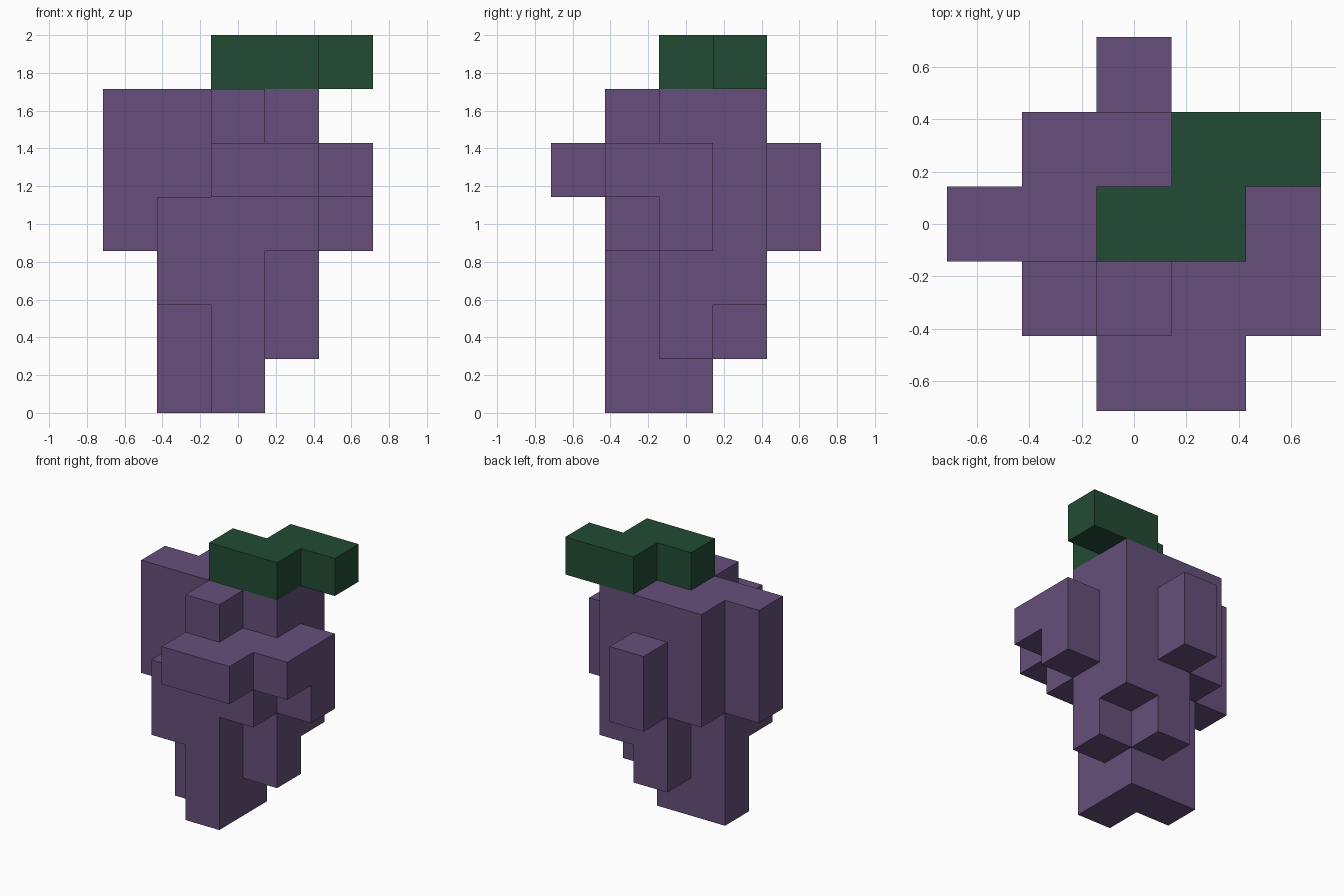
import bpy
import bmesh
import math
from mathutils import Vector

if "Cube" in bpy.data.objects:
    bpy.data.objects.remove(bpy.data.objects["Cube"], do_unlink=True)

U = 2 / 7  # edge length of one block


def make_material(name, rgb):
    mat = bpy.data.materials.new(name)
    mat.use_nodes = True
    colour = (*rgb, 1.0)
    mat.diffuse_color = colour
    bsdf = next(n for n in mat.node_tree.nodes if n.type == 'BSDF_PRINCIPLED')
    bsdf.inputs["Base Color"].default_value = colour
    return mat


# Block columns: (column x, row y) -> (lowest layer, highest layer)
FRUIT = {
    (2, 0): (4, 4), (3, 0): (4, 4),                                  # front bulge
    (1, 1): (2, 3), (2, 1): (0, 5), (3, 1): (3, 4), (4, 1): (4, 4),
    (0, 2): (3, 5), (1, 2): (0, 5), (2, 2): (0, 5), (3, 2): (1, 5), (4, 2): (3, 4),
    (1, 3): (3, 5), (2, 3): (1, 5), (3, 3): (2, 5),
    (2, 4): (3, 4),                                                  # back bulge
}
STEM = {(2, 2): (6, 6), (3, 2): (6, 6), (3, 3): (6, 6), (4, 3): (6, 6)}


def cells(columns):
    return {(x, y, z) for (x, y), (lo, hi) in columns.items() for z in range(lo, hi + 1)}


def build_blocks(name, own, occupied, mat):
    """Make the outer skin of a set of grid cells, with flat regions merged."""
    bm = bmesh.new()
    verts = {}

    def vert(p):
        if p not in verts:
            verts[p] = bm.verts.new(((p[0] - 2.5) * U, (p[1] - 2.5) * U, p[2] * U))
        return verts[p]

    for cell in sorted(own):
        for axis in range(3):
            for side in (0, 1):
                neighbour = list(cell)
                neighbour[axis] += 1 if side else -1
                if tuple(neighbour) in occupied:
                    continue
                b, c = (axis + 1) % 3, (axis + 2) % 3
                loop = []
                for i, j in ((0, 0), (1, 0), (1, 1), (0, 1)):
                    p = list(cell)
                    p[axis] += side
                    p[b] += i
                    p[c] += j
                    loop.append(vert(tuple(p)))
                bm.faces.new(loop if side else loop[::-1])

    bmesh.ops.dissolve_limit(bm, angle_limit=math.radians(1),
                             verts=bm.verts[:], edges=bm.edges[:])
    mesh = bpy.data.meshes.new(name)
    bm.to_mesh(mesh)
    bm.free()
    mesh.materials.append(mat)
    obj = bpy.data.objects.new(name, mesh)
    bpy.context.collection.objects.link(obj)
    return obj


fruit_cells, stem_cells = cells(FRUIT), cells(STEM)
everything = fruit_cells | stem_cells

# Purple blocky bunch and the green stepped stem on top
build_blocks("fruit_bunch", fruit_cells, everything, make_material("purple", (0.133, 0.078, 0.196)))
build_blocks("stem", stem_cells, everything, make_material("dark green", (0.0165, 0.0707, 0.0347)))
